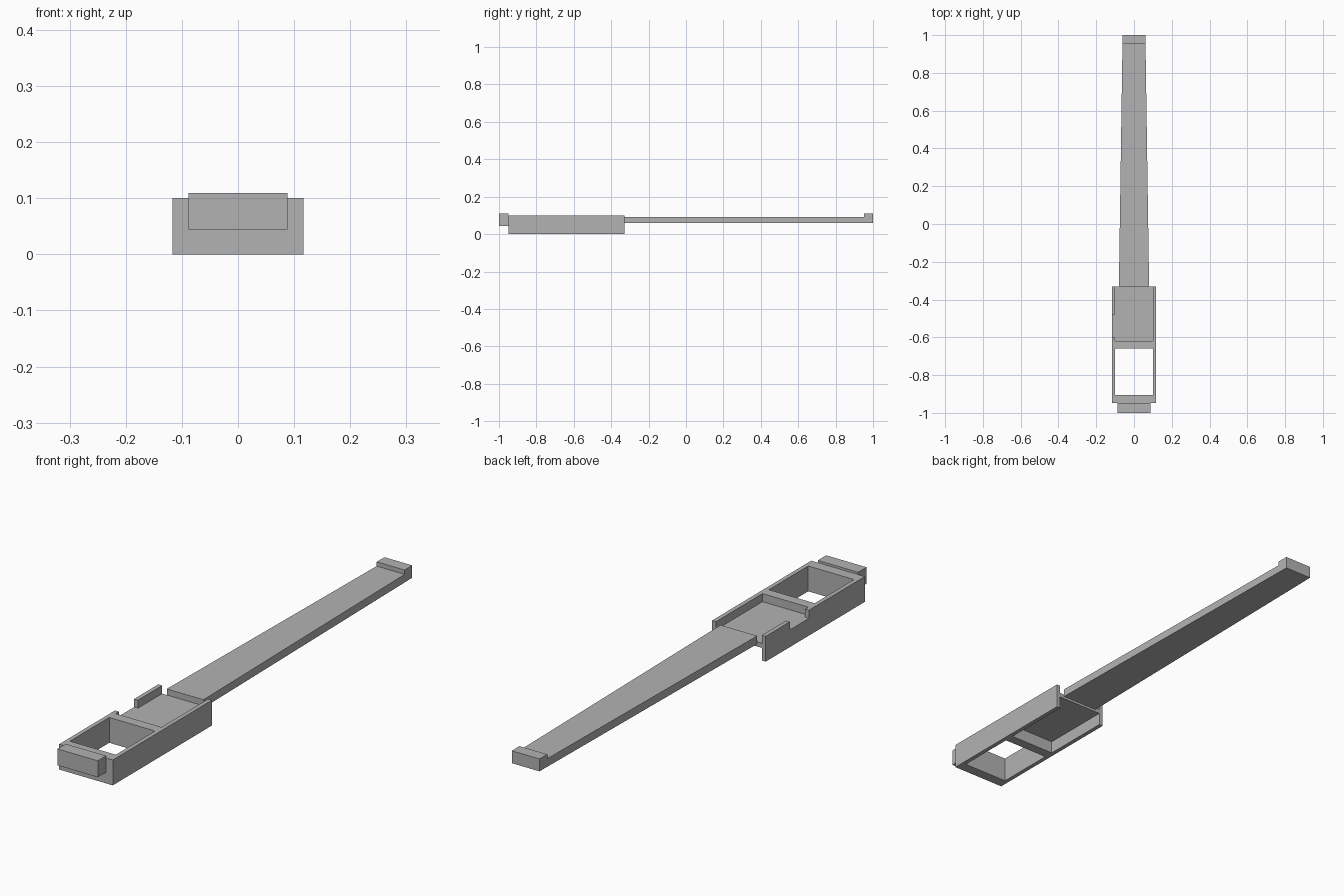
import bpy
import bmesh

if "Cube" in bpy.data.objects:
    bpy.data.objects.remove(bpy.data.objects["Cube"], do_unlink=True)

COLOUR = (0.45, 0.45, 0.45, 1.0)
grey = bpy.data.materials.new("plain_grey")
grey.use_nodes = True
grey.diffuse_color = COLOUR
grey.node_tree.nodes["Principled BSDF"].inputs["Base Color"].default_value = COLOUR


def prism(name, outline, z0, z1):
    """Extrude a plan outline from z0 up to z1."""
    bm = bmesh.new()
    face = bm.faces.new([bm.verts.new((x, y, z0)) for x, y in outline])
    top = bmesh.ops.extrude_face_region(bm, geom=[face])["geom"]
    for v in top:
        if isinstance(v, bmesh.types.BMVert):
            v.co.z = z1
    bmesh.ops.recalc_face_normals(bm, faces=bm.faces)
    mesh = bpy.data.meshes.new(name)
    bm.to_mesh(mesh)
    bm.free()
    mesh.materials.append(grey)
    obj = bpy.data.objects.new(name, mesh)
    bpy.context.collection.objects.link(obj)
    return obj


def box(name, x0, x1, y0, y1, z0, z1):
    return prism(name, [(x0, y0), (x1, y0), (x1, y1), (x0, y1)], z0, z1)


def cut(target, cutter):
    cutter.hide_render = True
    cutter.hide_viewport = True
    cutter.display_type = 'WIRE'
    mod = target.modifiers.new(cutter.name, 'BOOLEAN')
    mod.operation = 'DIFFERENCE'
    mod.solver = 'EXACT'
    mod.object = cutter
    bpy.context.view_layer.update()
    bpy.context.view_layer.objects.active = target
    bpy.ops.object.modifier_apply(modifier=mod.name)
    bpy.data.objects.remove(cutter, do_unlink=True)


# Handle frame: window, upper bay, lower bay and a notch in one side wall
BACK, FLOOR_TOP, FLOOR_BOTTOM = -0.33, 0.068, 0.05
frame = box("handle_frame", -0.117, 0.117, -0.948, BACK, 0, 0.1)
cut(frame, box("window_cutter", -0.1, 0.1, -0.905, -0.66, -0.1, 0.2))
cut(frame, box("upper_bay_cutter", -0.1, 0.1, -0.62, BACK + 0.1, FLOOR_TOP, 0.2))
cut(frame, box("lower_bay_cutter", -0.1, 0.1, -0.62, BACK + 0.1, -0.1, FLOOR_BOTTOM))
cut(frame, box("notch_cutter", -0.2, -0.05, -0.6, -0.48, FLOOR_TOP, 0.2))

# Front tab
box("front_tab", -0.088, 0.088, -1, -0.948, 0.044, 0.109)

# Long tapering arm with a raised lip at its end
LIP = 0.952
prism("arm", [(-0.08, BACK), (0.08, BACK), (0.061, LIP), (-0.061, LIP)], 0.06, 0.092)
prism("end_lip", [(-0.061, LIP), (0.061, LIP), (0.06, 1), (-0.06, 1)], 0.06, 0.109)
